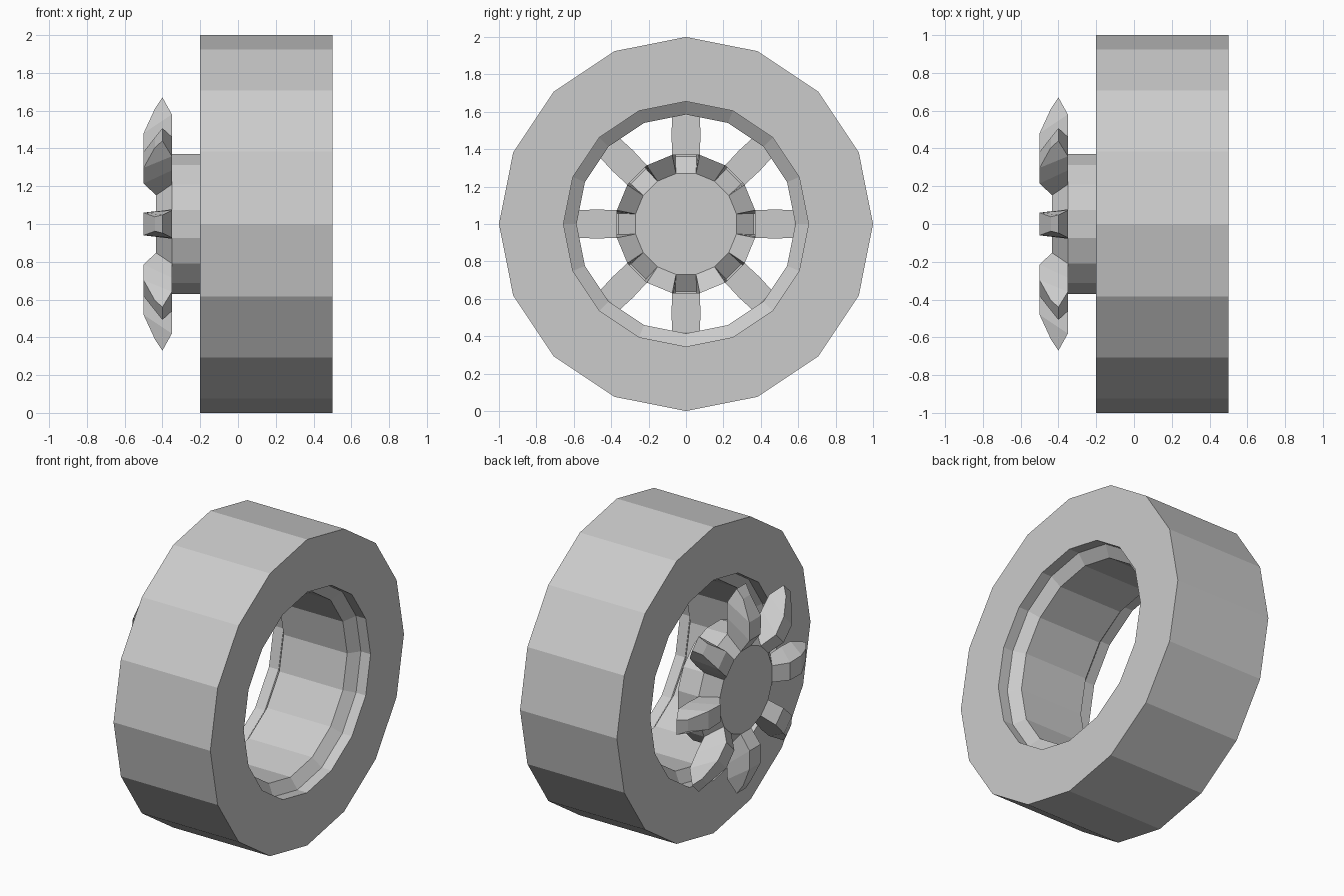
import bpy, bmesh, math

if "Cube" in bpy.data.objects:
    bpy.data.objects.remove(bpy.data.objects["Cube"])

N = 16
grey = bpy.data.materials.new("light_grey")
grey.diffuse_color = (0.6, 0.6, 0.6, 1)
grey.use_nodes = True
grey.node_tree.nodes["Principled BSDF"].inputs["Base Color"].default_value = grey.diffuse_color


def point(x, r, a, w=0.0):
    """Point at radius r and angle a round the x axis, moved sideways by w."""
    return (x, r * math.sin(a) + w * math.cos(a), 1 + r * math.cos(a) - w * math.sin(a))


def finish(bm, name):
    bmesh.ops.remove_doubles(bm, verts=bm.verts, dist=0.0005)
    bmesh.ops.recalc_face_normals(bm, faces=bm.faces)
    me = bpy.data.meshes.new(name)
    bm.to_mesh(me)
    bm.free()
    me.materials.append(grey)
    ob = bpy.data.objects.new(name, me)
    bpy.context.collection.objects.link(ob)
    return ob


def make_ring(bm, x, r, offset=0.0):
    return [bm.verts.new(point(x, r, (k + offset) * math.tau / N)) for k in range(N)]


# Tyre: closed profile with a stepped lip on both sides
bm = bmesh.new()
profile = [(0.5, 1), (0.5, 0.655), (0.43, 0.655), (0.38, 0.585),
           (-0.08, 0.585), (-0.13, 0.655), (-0.2, 0.655), (-0.2, 1)]
rings = [make_ring(bm, x, r) for x, r in profile]
for i, a in enumerate(rings):
    b = rings[(i + 1) % len(rings)]
    for k in range(N):
        j = (k + 1) % N
        bm.faces.new((a[k], a[j], b[j], b[k]))
finish(bm, "tyre")

# Hub: open cup, every second bevel face grows into a petal-shaped spoke
bm = bmesh.new()
RO, RI = 0.377, 0.275
rear = make_ring(bm, -0.2, RO, 0.5)
edge = make_ring(bm, -0.35, RO, 0.5)
cap = make_ring(bm, -0.434, RI, 0.5)
bm.faces.new(cap)
for k in range(N):
    j = (k + 1) % N
    bm.faces.new((rear[k], rear[j], edge[j], edge[k]))
    if k % 2 == 1:
        continue
    bm.faces.new((edge[k], edge[j], cap[j], cap[k]))

# Spokes: sections (front x, r, half width, back x, r, half width)
half = math.pi / N
sections = [
    (-0.434, RI * math.cos(half), RI * math.sin(half), -0.35, RO * math.cos(half), RO * math.sin(half)),
    (-0.50, 0.36, 0.057, -0.35, 0.48, 0.078),
    (-0.50, 0.48, 0.060, -0.35, 0.58, 0.073),
    (-0.44, 0.61, 0.038, -0.40, 0.67, 0.048),
]
for s in range(8):
    a = s * math.tau / 8
    loops = []
    for xf, rf, wf, xb, rb, wb in sections:
        loops.append([bm.verts.new(point(*p)) for p in (
            (xf, rf, a, -wf), (xf, rf, a, wf), (xb, rb, a, wb), (xb, rb, a, -wb))])
    for p, q in zip(loops, loops[1:]):
        for i in range(4):
            j = (i + 1) % 4
            bm.faces.new((p[i], p[j], q[j], q[i]))
    bm.faces.new(loops[-1])
finish(bm, "hub_with_spokes")
